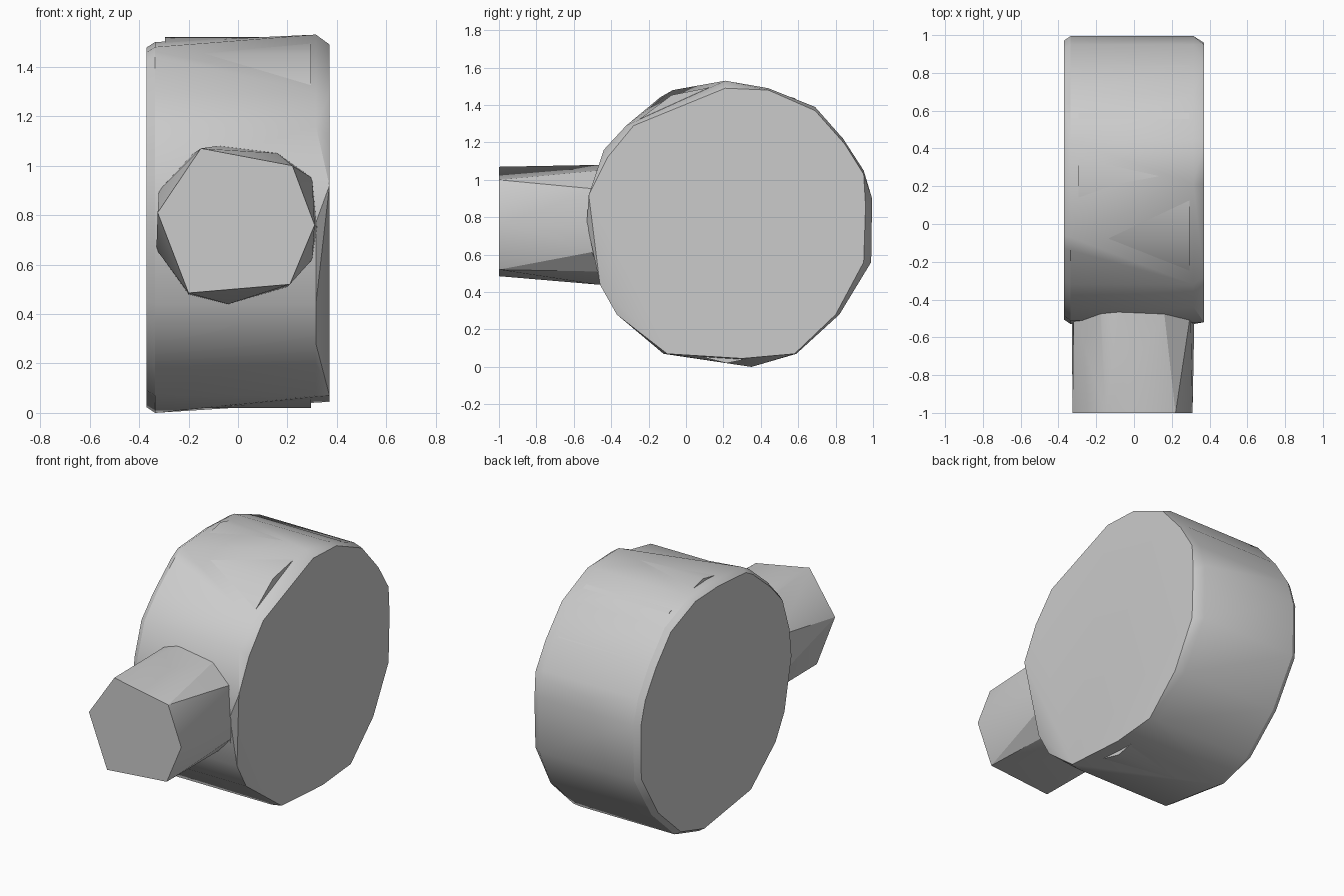
import bpy, bmesh, math
from mathutils import Vector

cube = bpy.data.objects.get("Cube")
if cube:
    bpy.data.objects.remove(cube, do_unlink=True)

grey = bpy.data.materials.new("plain grey")
grey.use_nodes = True
colour = (0.6, 0.6, 0.6, 1)
grey.diffuse_color = colour
grey.node_tree.nodes["Principled BSDF"].inputs["Base Color"].default_value = colour


def hull_part(name, points, angle):
    """Wrap points in a faceted shell and merge its flat regions."""
    bm = bmesh.new()
    for p in points:
        bm.verts.new(p)
    res = bmesh.ops.convex_hull(bm, input=bm.verts[:])
    loose = {g for g in res["geom_interior"] + res["geom_unused"]
             if isinstance(g, bmesh.types.BMVert)}
    bmesh.ops.delete(bm, geom=list(loose), context="VERTS")
    bmesh.ops.dissolve_limit(bm, angle_limit=math.radians(0.5),
                             verts=bm.verts[:], edges=bm.edges[:])
    bmesh.ops.recalc_face_normals(bm, faces=bm.faces[:])
    mesh = bpy.data.meshes.new(name)
    bm.to_mesh(mesh)
    bm.free()
    mesh.materials.append(grey)
    obj = bpy.data.objects.new(name, mesh)
    bpy.context.collection.objects.link(obj)
    bpy.ops.object.select_all(action="DESELECT")
    obj.select_set(True)
    bpy.context.view_layer.objects.active = obj
    bpy.ops.object.shade_smooth_by_angle(angle=math.radians(angle))
    return obj


def ring_yz(x, outline):
    return [Vector((x, y, z)) for y, z in outline]


# Drum: uneven rims and caps, the right cap cut off at its lower front
back = [(.59, .07), (.82, .28), (.99, .56), (.995, .9), (.95, 1.05),
        (.84, 1.22), (.69, 1.39), (.44, 1.49)]
front = [(-.32, 1.29), (-.44, 1.16), (-.51, .95), (-.53, .77),
         (-.46, .44), (-.37, .28), (-.12, .07)]
left_rim = back + [(.21, 1.5), (-.07, 1.48), (-.14, 1.44)] + front + [(.35, 0)]
right_rim = back + [(.21, 1.53)] + front + [(.3, .05)]
left_cap = [(.235 + (y - .235) * .97, .765 + (z - .765) * .97)
            for y, z in left_rim]
right_cap = [(-.52, .92), (-.42, 1.12), (-.28, 1.29), (.21, 1.49), (.44, 1.48),
             (.69, 1.37), (.85, 1.19), (.95, 1.03), (.96, .86), (.95, .56),
             (.8, .28), (.58, .07), (.3, .045), (-.1, .07)]
hull_part("drum", ring_yz(-.335, left_rim) + ring_yz(.315, right_rim)
          + ring_yz(-.37, left_cap) + ring_yz(.37, right_cap), 32)

# Core: slimmer cylinder whose corners just break the drum's surface
core = []
for i in range(14):
    a = math.tau * i / 14 + .2
    core.append((.235 + .757 * math.cos(a), .77 + .75 * math.sin(a)))
hull_part("drum_core", ring_yz(-.295, core) + ring_yz(.295, core), 32)

# Neck: six-sided front end blending into a rounder root
front_end = [(-.15, 1.07), (.22, 1.0), (.31, .76), (.21, .52),
             (-.2, .485), (-.325, .81)]
root = [(-.08, 1.08), (.16, 1.05), (.3, .95), (.32, .75), (.3, .62),
        (.2, .51), (-.04, .44), (-.2, .48), (-.33, .66), (-.32, .9),
        (-.18, 1.05)]
neck = [Vector((x, -1, z)) for x, z in front_end]
for y in (-.47, -.3):
    neck += [Vector((x, y, z)) for x, z in root]
hull_part("neck", neck, 20)
